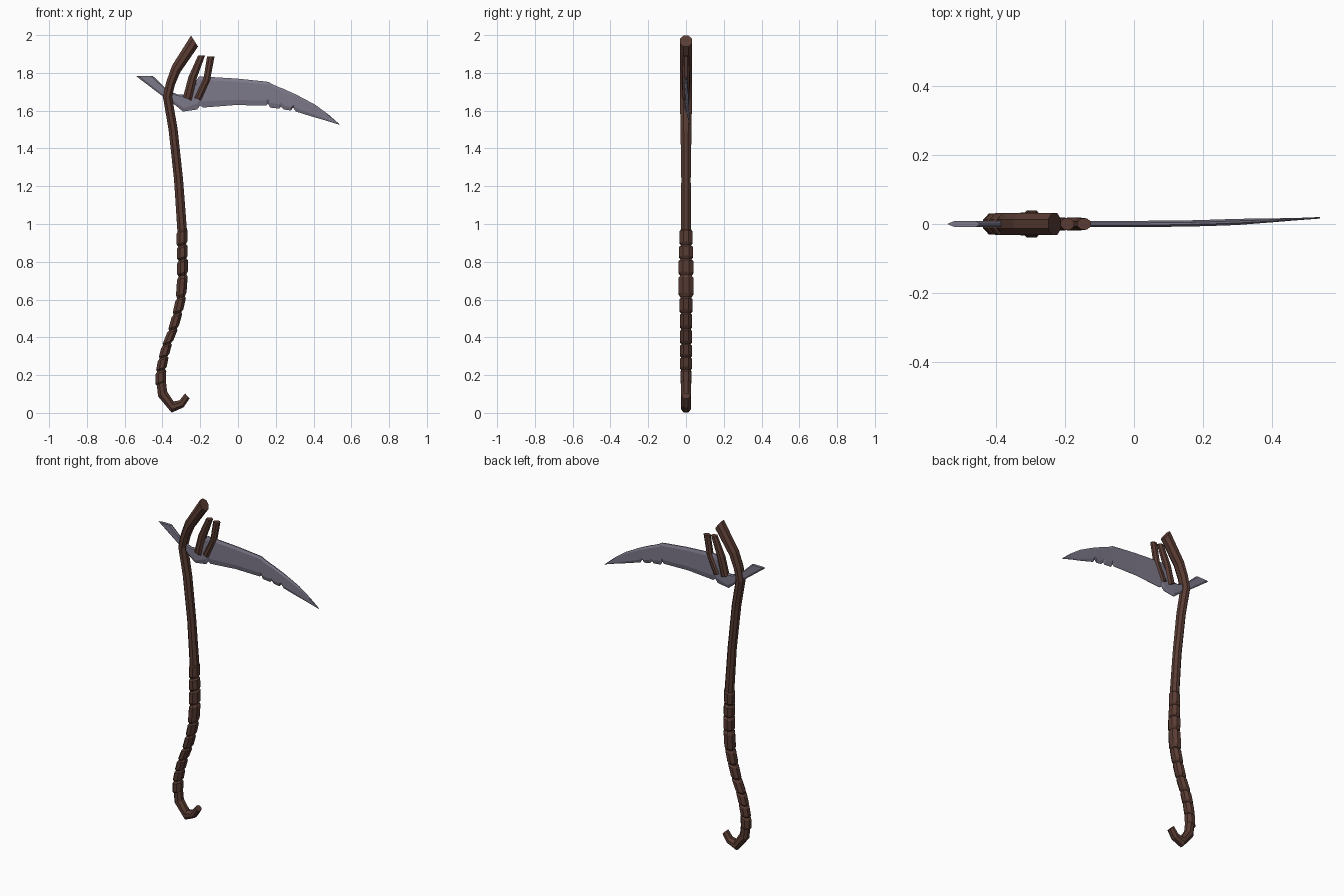
import bpy, bmesh, math
from mathutils import Vector

if "Cube" in bpy.data.objects:
    bpy.data.objects.remove(bpy.data.objects["Cube"])


def material(name, color):
    m = bpy.data.materials.new(name)
    m.diffuse_color = (*color, 1)
    m.use_nodes = True
    m.node_tree.nodes["Principled BSDF"].inputs["Base Color"].default_value = m.diffuse_color
    return m


WOOD = material("dark_wood", (0.10, 0.045, 0.033))
STEEL = material("steel", (0.21, 0.195, 0.26))
S = 189.0


def P(p):
    # drawing-sheet coordinates to front-plane coordinates
    return Vector(((p[0] - 238) / S, 0, (413.5 - p[1]) / S))


def loft(name, loops, mat):
    bm = bmesh.new()
    rings = [[bm.verts.new(v) for v in loop] for loop in loops]
    n = len(rings[0])
    for a, b in zip(rings, rings[1:]):
        for i in range(n):
            j = (i + 1) % n
            bm.faces.new((a[i], a[j], b[j], b[i]))
    bm.faces.new(rings[0])
    bm.faces.new(rings[-1])
    bmesh.ops.recalc_face_normals(bm, faces=bm.faces)
    me = bpy.data.meshes.new(name)
    bm.to_mesh(me)
    bm.free()
    me.materials.append(mat)
    ob = bpy.data.objects.new(name, me)
    bpy.context.collection.objects.link(ob)
    return ob


def ring(left, right, ry, sides=8):
    # elliptical ring spanning two silhouette points, ry deep in y
    a, b = P(left), P(right)
    c, h = (a + b) / 2, (b - a) / 2
    k = 1 / math.cos(math.pi / sides)
    out = []
    for i in range(sides):
        t = 2 * math.pi * (i + 0.5) / sides
        out.append(c + h * math.cos(t) * k + Vector((0, ry * k * math.sin(t), 0)))
    return out


def tube(name, stations):
    return loft(name, [ring(*s) for s in stations], WOOD)


# bent upper shaft
tube("shaft", [
    ((191, 36), (198, 47), .032), ((172, 66), (180, 73), .032),
    ((166, 83), (175, 85), .032), ((163, 98), (172, 97), .032),
    ((168.5, 130), (177.5, 129), .029), ((174, 180), (183, 179.5), .025),
    ((177.5, 234), (187, 232), .027)])

# carved grip: a chain of slanted, bulging segments
marks = [(182, 230), (182, 246), (182.5, 260), (182.5, 276), (181, 298), (177.5, 314),
         (173, 330), (167, 345), (163.5, 358), (161, 371), (160.5, 385)]
depth = [.034, .036, .039, .039, .034, .032, .031, .032, .031, .030]
for i, (a, b) in enumerate(zip(marks, marks[1:])):
    stations = []
    for t, f in ((0.0, .72), (.14, 1), (.84, 1.0), (1.0, .72)):
        x, y = a[0] + (b[0] - a[0]) * t, a[1] + (b[1] - a[1]) * t
        w = 5.3 * f
        stations.append(((x - w, y + w * .3), (x + w, y - w * .3), depth[i] * f))
    tube(f"grip_segment_{i + 1}", stations)

# hooked foot
tube("hook", [
    ((156, 378), (165.5, 378), .026), ((158, 397), (167, 392), .026),
    ((171.5, 413.2), (173.5, 402), .027), ((183.5, 408), (179.5, 401), .025),
    ((189.5, 399), (185, 394), .022)])

# two wooden wedges clamping the blade
tube("wedge_inner", [((198, 56), (205, 56), .017), ((188.5, 77), (197, 78), .021),
                     ((183, 97.5), (191.5, 101), .019)])
tube("wedge_outer", [((207, 57), (214.5, 57), .016), ((203.5, 79), (210, 81), .019),
                     ((194, 98), (201, 101), .017)])

# blade with back spike: (upper point, lower point), small nicks on the cutting edge
blade = [
    ((153, 76.5), (136, 76.5)), ((168, 91), (163, 97)), ((178, 95), (172, 103)),
    ((187, 95), (183, 112)), ((197, 80), (197, 110)), ((199, 77), (200, 106)),
    ((204, 77), (203, 108)), ((237, 79), (235, 105.5)), ((266, 82), (266, 106)),
    ((269, 82.5), (268, 104)), ((272, 84.5), (270, 108)), ((280, 88), (279, 109)),
    ((283, 89), (281, 107)), ((286, 90.5), (284, 110)), ((294, 94), (291, 111)),
    ((297, 95.5), (293, 108)), ((299, 96.5), (296, 112)), ((315, 105), (312, 117)),
    ((328, 114.5), (326, 121)), ((340, 125), (339.5, 125.2))]
loops = []
for u, l in blade:
    a, b = P(u), P(l)
    th = .009 if a.x < .3 else .009 * max(.25, (.58 - a.x) / .28)
    section = ((0, .35), (.12, 1), (.8, .9), (1, .12))
    pts = [(f, s) for f, s in section] + [(f, -s) for f, s in reversed(section)]
    loop = []
    for f, s in pts:
        v = a.lerp(b, f)
        v.y = s * th + .018 * max(0, (v.x - .05) / .49) ** 1.6
        loop.append(v)
    loops.append(loop)
loft("blade", loops, STEEL)
